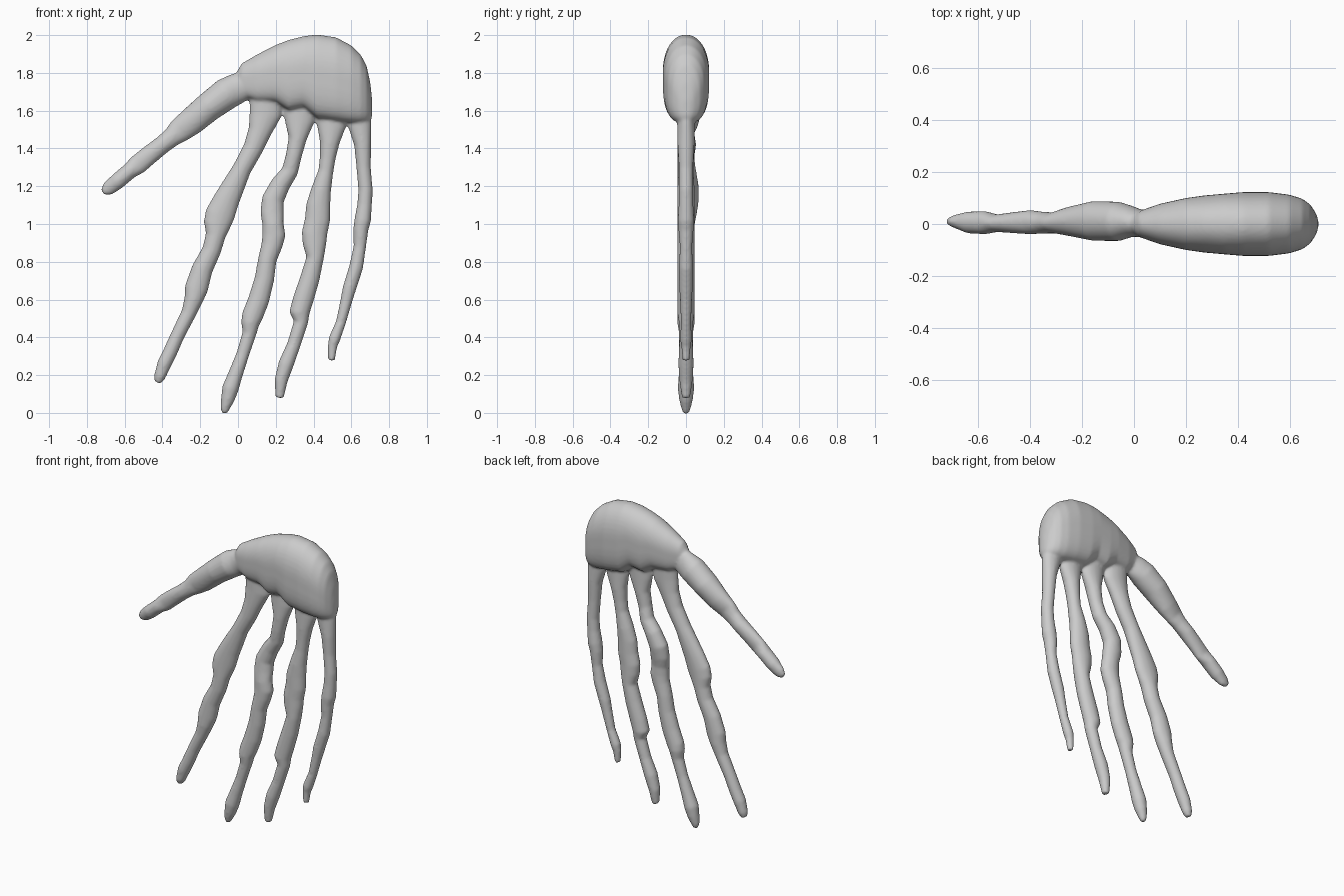
import bpy, bmesh
from math import sin, cos, pi, copysign
from mathutils import Vector

bm = bmesh.new()
SIDES = 24


def power(v, e):
    return copysign(abs(v) ** e, v)


def loft(rings):
    """Skin a list of point rings into a closed tube."""
    loops = [[bm.verts.new(p) for p in ring] for ring in rings]
    for a, b in zip(loops, loops[1:]):
        for i in range(len(a)):
            j = (i + 1) % len(a)
            bm.faces.new((a[i], a[j], b[j], b[i]))
    bm.faces.new(loops[0][::-1])
    bm.faces.new(loops[-1])


def digit(stations, max_depth=0.046):
    """Tube in the xz plane; station = x, z, half width, [half depth, y centre]."""
    rings = []
    for k, s in enumerate(stations):
        a, b = stations[max(k - 1, 0)], stations[min(k + 1, len(stations) - 1)]
        tangent = Vector((b[0] - a[0], 0, b[1] - a[1])).normalized()
        side = Vector((-tangent.z, 0, tangent.x))
        depth = s[3] if len(s) > 3 else min(s[2], max_depth)
        y = s[4] if len(s) > 4 else 0.0
        rings.append([Vector((s[0], y, s[1])) + side * s[2] * cos(t) + Vector((0, depth * sin(t), 0))
                      for t in (2 * pi * i / SIDES for i in range(SIDES))])
    loft(rings)


# palm: x, top z, bottom z, half depth
palm = [(-.01, 1.80, 1.73, .025), (.02, 1.85, 1.68, .05), (.1, 1.897, 1.65, .078),
        (.2, 1.948, 1.645, .10), (.27, 1.975, 1.60, .11), (.35, 1.995, 1.615, .117),
        (.42, 2.003, 1.56, .123), (.52, 1.988, 1.545, .123), (.6, 1.945, 1.535, .113),
        (.65, 1.895, 1.535, .097), (.68, 1.84, 1.54, .075), (.70, 1.75, 1.55, .045),
        (.71, 1.66, 1.57, .02)]
rings = []
for x, top, bottom, depth in palm:
    mid = bottom + .55 * (top - bottom)
    ring = []
    for i in range(40):
        t = 2 * pi * i / 40
        e, h = (.95, top - mid) if sin(t) >= 0 else (.62, mid - bottom)
        ring.append((x, depth * power(cos(t), e), mid + h * power(sin(t), e)))
    rings.append(ring)
loft(rings)

# thumb
digit([(.04, 1.735, .075, .05, 0), (-.01, 1.715, .082, .06, .01), (-.06, 1.69, .085, .076, .01),
       (-.155, 1.62, .078, .077, .012), (-.25, 1.54, .073, .056, .01), (-.31, 1.495, .066, .04, .005),
       (-.35, 1.46, .052, .042, .005), (-.40, 1.42, .048, .047, .007), (-.47, 1.365, .051, .04, .005),
       (-.53, 1.315, .053, .034, .003), (-.575, 1.28, .043, .045, .005), (-.64, 1.225, .043, .042, .006),
       (-.69, 1.185, .037, .025, .01), (-.716, 1.167, .018, .014, .01)])

# index finger
digit([(.15, 1.68, .09), (.145, 1.58, .085), (.115, 1.49, .062), (.08, 1.40, .053), (.02, 1.29, .05),
       (-.025, 1.20, .061), (-.06, 1.13, .069), (-.095, 1.05, .079), (-.11, 1.0, .073),
       (-.118, .94, .053), (-.14, .86, .05), (-.19, .76, .056), (-.22, .66, .062), (-.235, .60, .05),
       (-.26, .53, .04), (-.32, .41, .037), (-.36, .32, .038), (-.39, .26, .038), (-.415, .19, .03),
       (-.425, .16, .018)])

# middle finger, its upper joint bulging backward
digit([(.33, 1.64, .09), (.325, 1.54, .077), (.315, 1.45, .048), (.295, 1.36, .042),
       (.275, 1.28, .044, .044, .01), (.225, 1.21, .052, .048, .018), (.185, 1.13, .059, .05, .018),
       (.18, 1.06, .062, .048, .01), (.185, 1.0, .056), (.19, .94, .062), (.18, .89, .056),
       (.155, .81, .049), (.14, .71, .052), (.11, .60, .056), (.075, .51, .056), (.065, .475, .049),
       (.06, .42, .037), (.025, .31, .034), (-.015, .20, .039), (-.04, .13, .044), (-.055, .07, .036),
       (-.07, .02, .024), (-.071, -.003, .014)])

# ring finger
digit([(.50, 1.62, .09), (.495, 1.52, .077), (.485, 1.43, .052), (.475, 1.35, .042), (.465, 1.28, .04),
       (.44, 1.18, .053), (.425, 1.10, .064), (.42, 1.02, .067), (.405, .95, .068), (.405, .89, .062),
       (.408, .82, .046), (.38, .71, .052), (.345, .60, .055), (.325, .53, .054), (.333, .48, .038),
       (.295, .36, .036), (.255, .26, .041), (.228, .17, .035), (.22, .08, .022)])

# little finger
digit([(.64, 1.62, .065), (.645, 1.52, .062), (.66, 1.42, .045), (.665, 1.30, .038), (.675, 1.18, .038),
       (.67, 1.10, .039), (.66, 1.02, .044), (.65, .97, .04), (.645, .88, .033), (.625, .77, .037),
       (.59, .66, .036), (.575, .60, .032), (.545, .48, .027), (.51, .39, .031), (.50, .35, .025),
       (.495, .278, .018)])

# fuse all parts into one smooth hand
bmesh.ops.recalc_face_normals(bm, faces=bm.faces)
mesh = bpy.data.meshes.new("bony_hand")
bm.to_mesh(mesh)
bm.free()
hand = bpy.data.objects.new("bony_hand", mesh)
bpy.context.collection.objects.link(hand)
remesh = hand.modifiers.new("fuse", 'REMESH')
remesh.mode = 'VOXEL'
remesh.voxel_size = .009
remesh.use_smooth_shade = True
soften = hand.modifiers.new("soften", 'SMOOTH')
soften.factor = .5
soften.iterations = 5
